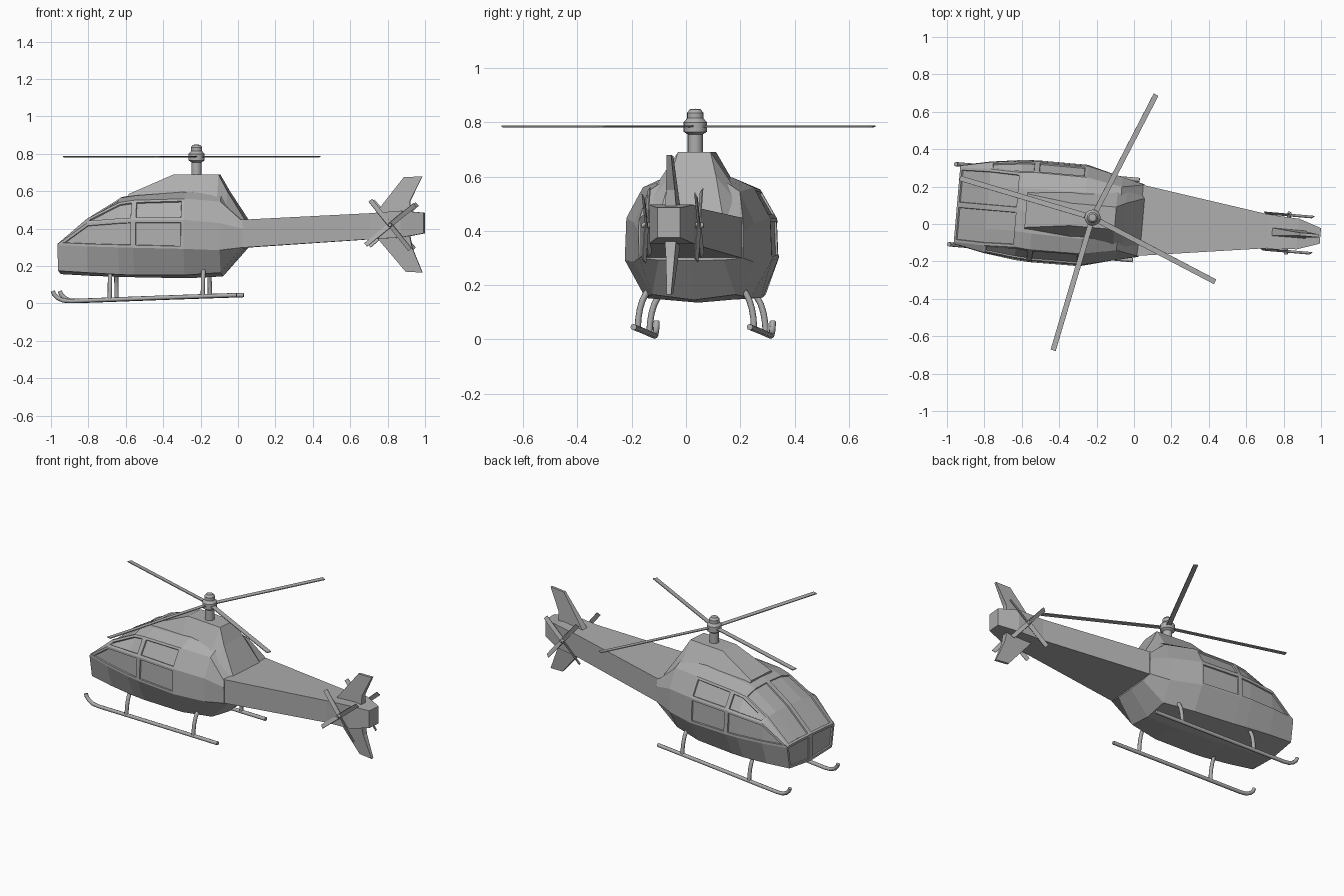
import bpy, bmesh, math
from mathutils import Matrix, Vector

cube = bpy.data.objects.get("Cube")
if cube:
    bpy.data.objects.remove(cube, do_unlink=True)

grey = bpy.data.materials.new("plain grey")
grey.use_nodes = True
grey.diffuse_color = (0.42, 0.42, 0.42, 1)
grey.node_tree.nodes["Principled BSDF"].inputs["Base Color"].default_value = (0.42, 0.42, 0.42, 1)

YAW = -0.086  # the whole aircraft is turned slightly


def place(obj):
    obj.data.materials.append(grey)
    obj.location = (0, 0.022, 0)
    obj.rotation_euler = (0, 0, YAW)
    bpy.context.collection.objects.link(obj)
    return obj


def finish(bm, name, smooth=False):
    bmesh.ops.recalc_face_normals(bm, faces=bm.faces)
    mesh = bpy.data.meshes.new(name)
    bm.to_mesh(mesh)
    bm.free()
    obj = place(bpy.data.objects.new(name, mesh))
    if smooth:
        bpy.ops.object.select_all(action='DESELECT')
        obj.select_set(True)
        bpy.context.view_layer.objects.active = obj
        bpy.ops.object.shade_smooth_by_angle(angle=math.radians(35))
    return obj


def half_loft(sections):
    """Skin the left half of a body; returns mesh, face grid and end caps."""
    bm = bmesh.new()
    rings = [[bm.verts.new((u, v, z)) for v, z in pts] for u, pts in sections]
    grid = {}
    for i, (a, b) in enumerate(zip(rings, rings[1:])):
        for j in range(len(a) - 1):
            grid[i, j] = bm.faces.new((a[j], b[j], b[j + 1], a[j + 1]))
    caps = [bm.faces.new(rings[0]), bm.faces.new(rings[-1])]
    return bm, grid, caps


def add_mirror(obj):
    m = obj.modifiers.new("Mirror", 'MIRROR')
    m.use_axis = (False, True, False)
    m.merge_threshold = 0.0005
    return obj


# Fuselage: bottom centre, keel edge, chine, belt, shoulder, roof edge, roof centre
cabin = [
    (-0.95, [(0, .157), (.19, .175), (.212, .312), (.209, .316), (.2, .32), (.11, .323), (0, .324)]),
    (-0.79, [(0, .148), (.205, .165), (.245, .305), (.242, .43), (.205, .455), (.115, .463), (0, .465)]),
    (-0.62, [(0, .142), (.21, .155), (.268, .30), (.262, .443), (.2, .54), (.115, .565), (0, .57)]),
    (-0.54, [(0, .14), (.208, .152), (.273, .298), (.267, .447), (.207, .552), (.12, .577), (0, .583)]),
    (-0.27, [(0, .135), (.195, .152), (.272, .292), (.266, .447), (.205, .56), (.125, .597), (0, .602)]),
    (-0.08, [(0, .145), (.155, .165), (.222, .285), (.222, .43), (.17, .545), (.11, .585), (0, .59)]),
    (0.04, [(0, .29), (.12, .292), (.192, .30), (.195, .40), (.192, .44), (.11, .445), (0, .446)]),
]
bm, grid, caps = half_loft(cabin)
bmesh.ops.recalc_face_normals(bm, faces=bm.faces)
# Window and door panels, sunk into their frames
panels = [
    [caps[0]],                                     # nose window
    [grid[i, j] for i in (0, 1) for j in (4, 5)],  # windscreen
    [grid[i, 2] for i in (0, 1, 2)],               # front door panel
    [grid[i, 3] for i in (1, 2)],                  # front side window
    [grid[3, 2]], [grid[3, 3]],                    # rear door panel and window
]
for faces in panels:
    bmesh.ops.inset_region(bm, faces=faces, thickness=0.014, use_boundary=True, use_even_offset=True)
    bmesh.ops.inset_region(bm, faces=faces, thickness=0.002, depth=-0.008,
                           use_boundary=True, use_even_offset=True)
add_mirror(finish(bm, "fuselage"))

# Engine housing: flat top, sloping sides
housing = [(u, [(0, zb), (wb, zb), (wt, zt), (0, zt)]) for u, wt, zt, wb, zb in (
    (-0.58, .09, .585, .11, .55), (-0.34, .06, .69, .13, .57), (-0.10, .06, .69, .14, .57),
    (-0.05, .085, .60, .15, .52), (0.05, .12, .443, .17, .40))]
add_mirror(finish(half_loft(housing)[0], "engine_housing"))

# Tail boom with tapered end
boom = [(u, [(0, zb), (w, zb), (w, zt), (0, zt)]) for u, w, zb, zt in (
    (-0.02, .198, .295, .445), (0.72, .09, .344, .483), (0.88, .082, .353, .496), (1.0, .042, .375, .485))]
add_mirror(finish(half_loft(boom)[0], "tail_boom"))


# Tail fins, thick at the root and thin at the tip
def fin(name, outline):
    bm = bmesh.new()
    sides = []
    for s in (-1, 1):
        sides.append([bm.verts.new((u, s * t, z)) for u, z, t in outline])
        bm.faces.new(sides[-1])
    n = len(outline)
    for k in range(n):
        bm.faces.new((sides[0][k], sides[0][(k + 1) % n], sides[1][(k + 1) % n], sides[1][k]))
    finish(bm, name)


fin("upper_fin", [(.73, .47, .022), (.89, .675, .008), (.99, .68, .008), (.925, .55, .016), (.92, .47, .022)])
fin("lower_fin", [(.74, .36, .022), (.9, .17, .008), (.99, .165, .008), (.935, .30, .016), (.92, .38, .022)])


def lathe(name, profile, matrix):
    bm = bmesh.new()
    verts = [bm.verts.new((r, 0, z)) for r, z in profile]
    edges = [bm.edges.new(p) for p in zip(verts, verts[1:])]
    bmesh.ops.spin(bm, geom=verts + edges, cent=(0, 0, 0), axis=(0, 0, 1),
                   angle=math.tau, steps=16, use_merge=True)
    bmesh.ops.remove_doubles(bm, verts=bm.verts, dist=0.0002)
    bm.transform(matrix)
    finish(bm, name, True)


def blades(name, angles, length, width, thick, pitch, matrix):
    bm = bmesh.new()
    for a in angles:
        m = (matrix @ Matrix.Rotation(math.radians(a), 4, 'Z')
             @ Matrix.Translation((length / 2, 0, 0)) @ Matrix.Rotation(math.radians(pitch), 4, 'X')
             @ Matrix.Diagonal((length, width, thick, 1)))
        bmesh.ops.create_cube(bm, size=1, matrix=m)
    finish(bm, name)


# Main rotor
hub = Matrix.Translation((-0.222, -0.007, 0))
lathe("rotor_mast", [(0, .66), (.028, .66), (.028, .755), (.043, .765), (.043, .80),
                     (.03, .815), (.03, .835), (.02, .848), (0, .85)], hub)
blades("main_rotor_blades", (67.6, -22.7, 258.4, 168.4), 0.74, 0.028, 0.005, 4,
       hub @ Matrix.Translation((0, 0, .784)))

# Tail rotors, one on each side of the boom
for s, side in ((1, "left"), (-1, "right")):
    m = Matrix.Translation((0.825, s * 0.097, .42)) @ Matrix.Rotation(-s * math.pi / 2, 4, 'X')
    lathe(side + "_tail_rotor_hub", [(0, -.03), (.008, -.03), (.012, .006), (.008, .018), (0, .018)], m)
    blades(side + "_tail_rotor_blades", [44 + 5 * s + 90 * k for k in range(4)], 0.17, 0.026, 0.004, 25, m)


# Landing gear tubes
def tube(name, points, radius):
    curve = bpy.data.curves.new(name, 'CURVE')
    curve.dimensions = '3D'
    curve.bevel_depth = radius
    curve.bevel_resolution = 2
    curve.use_fill_caps = True
    spline = curve.splines.new('POLY')
    spline.points.add(len(points) - 1)
    for p, co in zip(spline.points, points):
        p.co = (*co, 1)
    place(bpy.data.objects.new(name, curve))


for s, side in ((1, "left"), (-1, "right")):
    path = [(.012, .045), (-.4, .031), (-.88, .013), (-.92, .016), (-.95, .03), (-.968, .048), (-.975, .066)]
    tube(side + "_skid", [(u, s * .215, z) for u, z in path], 0.0115)
    for u, foot, end in ((-.67, .022, "front"), (-.17, .038, "rear")):
        arc = [math.radians(a) for a in range(0, 91, 15)]
        pts = [(u, s * (.155 + .06 * math.cos(a)), foot + .15 * math.sin(a)) for a in arc]
        tube(f"{side}_{end}_strut", pts, 0.0115)
